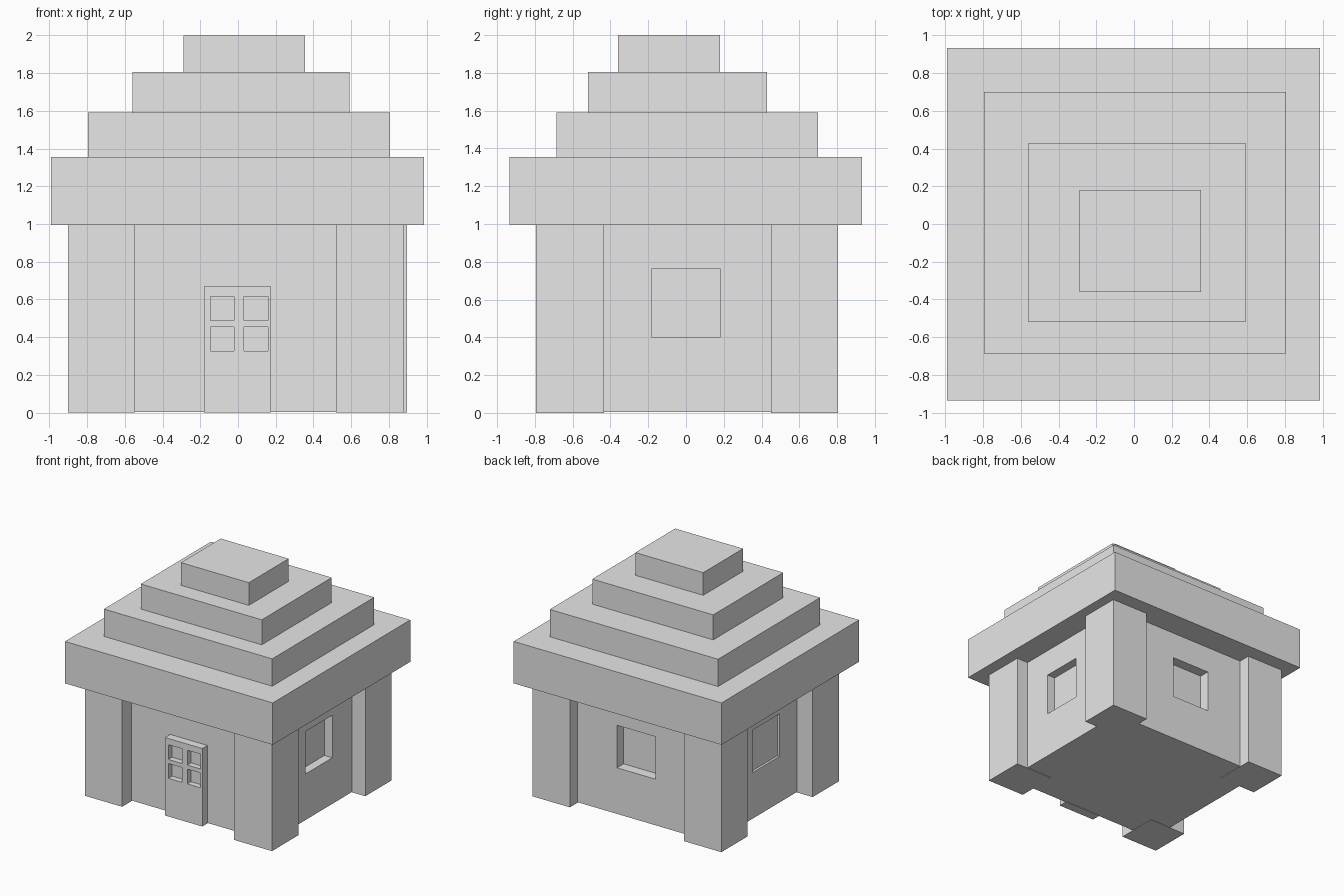
import bpy
import bmesh
from mathutils import Vector

old = bpy.data.objects.get("Cube")
if old:
    bpy.data.objects.remove(old, do_unlink=True)

# One plain grey for the whole building
stone = bpy.data.materials.new("plain_grey")
stone.use_nodes = True
grey = (0.8, 0.8, 0.8, 1)
stone.diffuse_color = grey
stone.node_tree.nodes["Principled BSDF"].inputs["Base Color"].default_value = grey


def box(name, xs, ys, zs):
    """Axis-aligned block given its extent on each axis."""
    low, high = (Vector(c) for c in zip(xs, ys, zs))
    bm = bmesh.new()
    bmesh.ops.create_cube(bm, size=1)
    bmesh.ops.scale(bm, vec=high - low, verts=bm.verts)
    bmesh.ops.translate(bm, vec=(low + high) / 2, verts=bm.verts)
    mesh = bpy.data.meshes.new(name)
    bm.to_mesh(mesh)
    bm.free()
    mesh.materials.append(stone)
    obj = bpy.data.objects.new(name, mesh)
    bpy.context.collection.objects.link(obj)
    return obj


def carve(target, cutters):
    """Cut recesses into the target, then drop the cutters."""
    for cutter in cutters:
        cutter.hide_render = True
        mod = target.modifiers.new("recess", 'BOOLEAN')
        mod.operation = 'DIFFERENCE'
        mod.solver = 'EXACT'
        mod.object = cutter
    graph = bpy.context.evaluated_depsgraph_get()
    graph.update()
    result = bpy.data.meshes.new_from_object(target.evaluated_get(graph))
    target.modifiers.clear()
    target.data = result
    for cutter in cutters:
        bpy.data.objects.remove(cutter, do_unlink=True)


# Walls with a recessed window on the back and both sides
left, right, front, back = -0.75, 0.77, -0.665, 0.70
sill = (0.40, 0.765)
walls = box("walls", (left, right), (front, back), (0.004, 1.02))
carve(walls, [
    box("right_window_cutter", (right - 0.075, right + 0.1), (-0.18, 0.18), sill),
    box("left_window_cutter", (left - 0.1, left + 0.02), (-0.20, 0.17), sill),
    box("back_window_cutter", (-0.20, 0.165), (back - 0.09, back + 0.1), sill),
])

# Corner pillars
for side, xs in (("left", (-0.90, -0.545)), ("right", (0.52, 0.88))):
    box("front_pillar_" + side, xs, (-0.795, -0.435), (0, 1))
for side, xs in (("left", (-0.90, -0.545)), ("right", (0.54, 0.895))):
    box("back_pillar_" + side, xs, (0.45, 0.805), (0, 1))

# Door with four sunken panes
door_front = front - 0.07
door = box("door", (-0.18, 0.175), (door_front, front + 0.01), (0, 0.67))
carve(door, [
    box("pane_cutter", xs, (door_front - 0.1, door_front + 0.05), zs)
    for xs in ((-0.147, -0.02), (0.033, 0.16))
    for zs in ((0.328, 0.455), (0.49, 0.617))
])

# Stepped roof, each tier resting on the one below
tiers = [
    ((-0.99, 0.985), (-0.935, 0.932), 1.355),
    ((-0.795, 0.805), (-0.685, 0.70), 1.59),
    ((-0.56, 0.59), (-0.52, 0.43), 1.805),
    ((-0.29, 0.355), (-0.36, 0.18), 2.0),
]
base = 0.995
for number, (xs, ys, top) in enumerate(tiers, 1):
    box(f"roof_tier_{number}", xs, ys, (base, top))
    base = top
